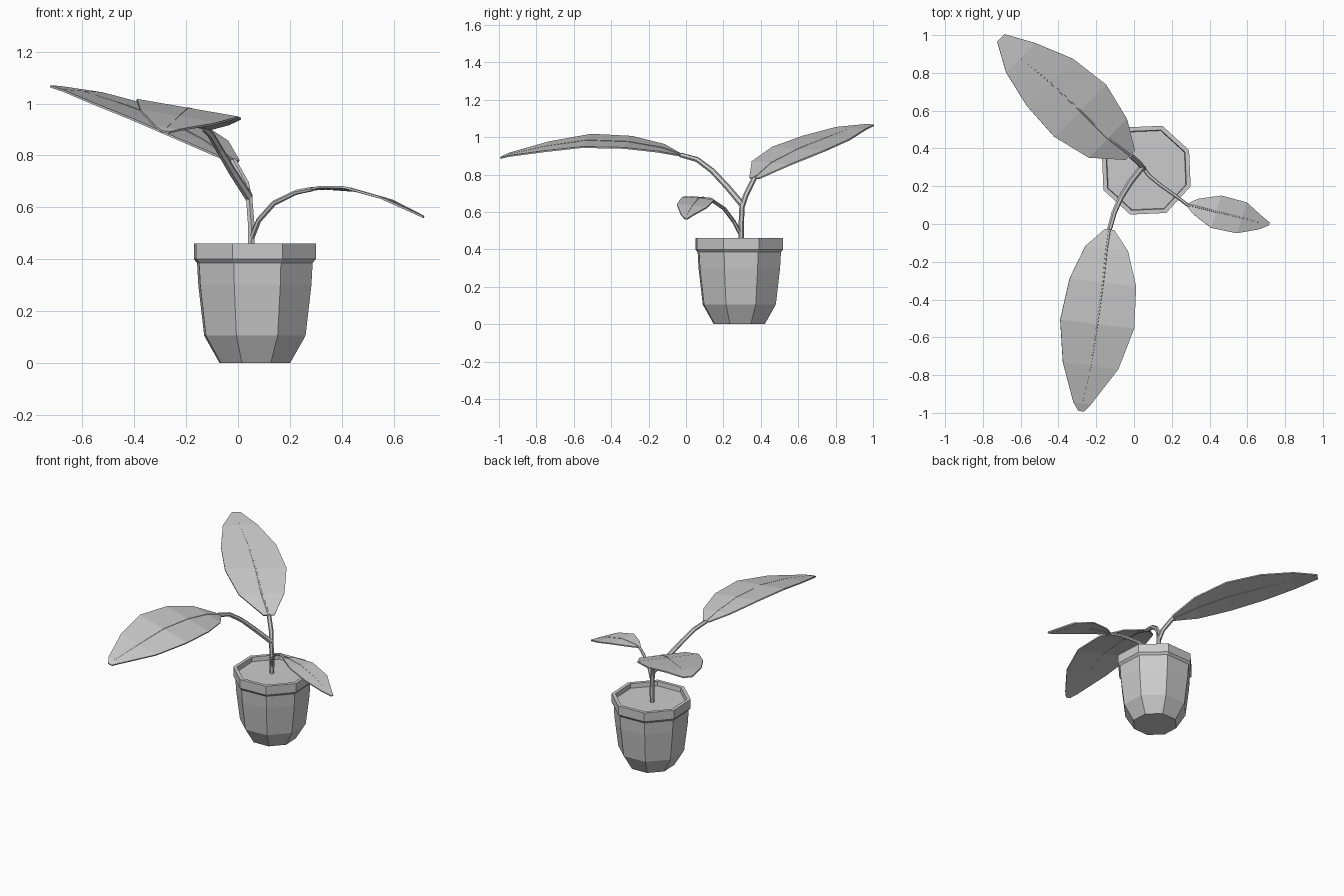
import bpy, bmesh, math
from mathutils import Vector

if "Cube" in bpy.data.objects:
    bpy.data.objects.remove(bpy.data.objects["Cube"])

CX, CY = 0.065, 0.285   # pot axis


def add_mesh(name, bm):
    bmesh.ops.recalc_face_normals(bm, faces=bm.faces)
    me = bpy.data.meshes.new(name)
    bm.to_mesh(me)
    bm.free()
    ob = bpy.data.objects.new(name, me)
    bpy.context.collection.objects.link(ob)
    return ob


def lathe(name, profile, sides=8, turn=25):
    """Closed faceted turning of (radius, z) pairs."""
    bm = bmesh.new()
    rings = []
    for r, z in profile:
        angles = [math.radians(turn + 360 * i / sides) for i in range(sides)]
        rings.append([bm.verts.new((CX + r * math.cos(a), CY + r * math.sin(a), z)) for a in angles])
    for a, b in zip(rings, rings[1:]):
        for i in range(sides):
            j = (i + 1) % sides
            bm.faces.new((a[i], a[j], b[j], b[i]))
    bm.faces.new(rings[0])
    bm.faces.new(rings[-1])
    return add_mesh(name, bm)


def stalk(name, points, r0, r1):
    """Faceted tapering tube along a path."""
    cu = bpy.data.curves.new(name, 'CURVE')
    cu.dimensions = '3D'
    cu.bevel_depth = 1.0
    cu.bevel_resolution = 1
    cu.use_fill_caps = True
    sp = cu.splines.new('POLY')
    sp.use_smooth = False
    sp.points.add(len(points) - 1)
    for i, (p, co) in enumerate(zip(sp.points, points)):
        p.co = (*co, 1)
        p.radius = r0 + (r1 - r0) * i / (len(points) - 1)
    ob = bpy.data.objects.new(name, cu)
    bpy.context.collection.objects.link(ob)


def leaf(name, midrib, widths, side):
    """Blade: cross rows of three points along the midrib, then thickness."""
    bm = bmesh.new()
    s = Vector(side).normalized()
    rows = [[bm.verts.new(Vector(p) + s * w * k) for k in (-1, 0, 1)]
            for p, w in zip(midrib, widths)]
    for a, b in zip(rows, rows[1:]):
        for i in range(2):
            bm.faces.new((a[i], a[i + 1], b[i + 1], b[i]))
    ob = add_mesh(name, bm)
    mod = ob.modifiers.new('thickness', 'SOLIDIFY')
    mod.thickness = 0.008
    mod.offset = 0
    stalk(name + "_midrib", midrib, 0.008, 0.004)


# pot with rim, and soil inside it
lathe("pot", [(0.145, 0), (0.208, 0.105), (0.232, 0.3), (0.237, 0.385), (0.25, 0.4),
              (0.25, 0.46), (0.226, 0.46), (0.222, 0.425)])
lathe("soil", [(0.222, 0.41), (0.224, 0.43)])

# main stem
stalk("stem", [(0.05, 0.295, 0.42), (0.052, 0.295, 0.52), (0.042, 0.3, 0.65)], 0.015, 0.014)

# back leaf
rib = [(-0.02, 0.365, 0.78), (-0.14, 0.455, 0.86), (-0.285, 0.6, 0.935),
       (-0.445, 0.75, 0.995), (-0.6, 0.88, 1.045), (-0.705, 0.985, 1.065)]
stalk("back_petiole", [(0.042, 0.3, 0.63), (0.03, 0.32, 0.69), rib[0]], 0.015, 0.014)
leaf("back_leaf", rib, [0.035, 0.145, 0.195, 0.175, 0.11, 0.028], (0.7, 0.71, -0.05))

# front leaf
rib = [(-0.13, -0.03, 0.905), (-0.145, -0.13, 0.94), (-0.165, -0.31, 0.972),
       (-0.195, -0.53, 0.98), (-0.23, -0.75, 0.948), (-0.275, -0.95, 0.905), (-0.28, -0.99, 0.89)]
stalk("front_petiole", [(0.042, 0.3, 0.64), (-0.02, 0.22, 0.735), (-0.07, 0.14, 0.82),
                        (-0.105, 0.06, 0.88), rib[0]], 0.017, 0.013)
leaf("front_leaf", rib, [0.025, 0.115, 0.18, 0.2, 0.15, 0.047, 0.015], (0.98, -0.12, -0.17))

# small right leaf
rib = [(0.285, 0.1, 0.67), (0.325, 0.093, 0.675), (0.435, 0.065, 0.67),
       (0.57, 0.033, 0.632), (0.67, 0.005, 0.585), (0.715, 0.0, 0.563)]
stalk("right_petiole", [(0.05, 0.295, 0.475), (0.08, 0.255, 0.55), (0.14, 0.205, 0.617),
                        (0.225, 0.145, 0.658), rib[0]], 0.011, 0.009)
leaf("right_leaf", rib, [0.01, 0.042, 0.09, 0.086, 0.035, 0.008], (0.3, 0.95, -0.08))
